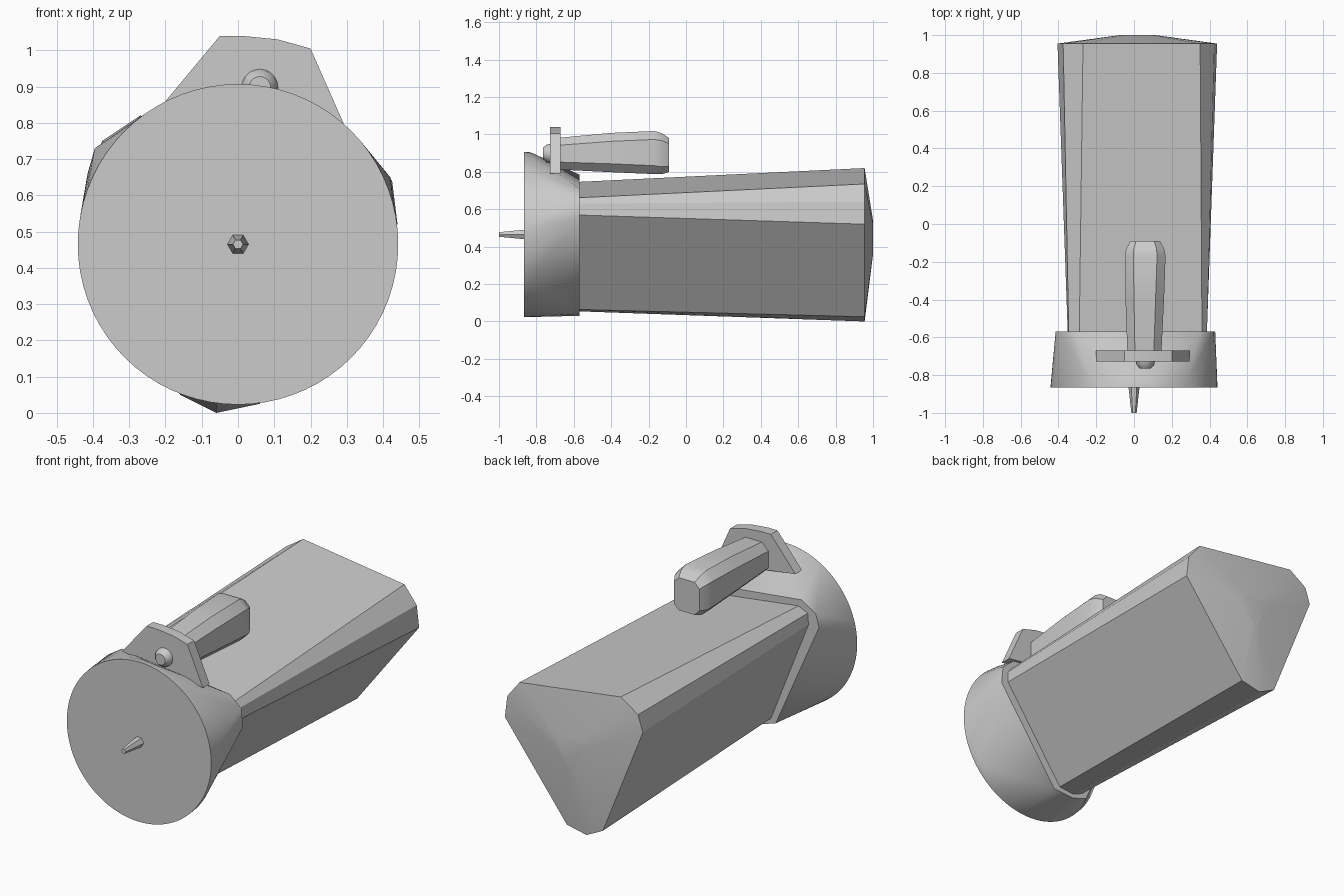
import bpy, bmesh, math

cube = bpy.data.objects.get("Cube")
if cube:
    bpy.data.objects.remove(cube, do_unlink=True)

grey = bpy.data.materials.new("plain grey")
grey.use_nodes = True
grey.diffuse_color = (0.6, 0.6, 0.6, 1)
grey.node_tree.nodes["Principled BSDF"].inputs["Base Color"].default_value = (0.6, 0.6, 0.6, 1)


def finish(name, bm):
    bmesh.ops.recalc_face_normals(bm, faces=bm.faces[:])
    mesh = bpy.data.meshes.new(name)
    bm.to_mesh(mesh)
    bm.free()
    mesh.materials.append(grey)
    obj = bpy.data.objects.new(name, mesh)
    bpy.context.collection.objects.link(obj)
    bpy.ops.object.select_all(action='DESELECT')
    obj.select_set(True)
    bpy.context.view_layer.objects.active = obj
    bpy.ops.object.shade_smooth_by_angle(angle=math.radians(30))
    return obj


def loft(name, rings):
    """Skin (y, [(x, z), ...]) sections and cap both ends."""
    bm = bmesh.new()
    loops = [[bm.verts.new((x, y, z)) for x, z in pts] for y, pts in rings]
    n = len(loops[0])
    for a, b in zip(loops, loops[1:]):
        for i in range(n):
            j = (i + 1) % n
            bm.faces.new((a[i], a[j], b[j], b[i]))
    bm.faces.new(loops[0])
    bm.faces.new(loops[-1])
    return finish(name, bm)


def hull(name, rings):
    bm = bmesh.new()
    for y, pts in rings:
        for x, z in pts:
            bm.verts.new((x, y, z))
    out = bmesh.ops.convex_hull(bm, input=bm.verts[:])
    loose = [v for v in bm.verts if not v.link_faces]
    bmesh.ops.delete(bm, geom=loose, context='VERTS')
    bmesh.ops.dissolve_limit(bm, angle_limit=0.01, verts=bm.verts[:], edges=bm.edges[:])
    return finish(name, bm)


def circle(cx, cz, r, n):
    return [(cx + r * math.cos(math.tau * i / n), cz + r * math.sin(math.tau * i / n))
            for i in range(n)]


def scaled(pts, s, cx, cz):
    return [(cx + (x - cx) * s, cz + (z - cz) * s) for x, z in pts]


def rounded_box(cx, cz, w, h, c):
    """Chamfered rectangle section, half sizes w and h."""
    return [(cx + x, cz + z) for x, z in (
        (w, h - c), (w - c, h), (c - w, h), (-w, h - c),
        (-w, c - h), (c - w, -h), (w - c, -h), (w, c - h))]


# Three-sided body: narrow corners in front, broad ones at the back, domed cap
front = [(-0.29, 0.745), (0.36, 0.66), (0.385, 0.63), (0.385, 0.57),
         (0.03, 0.065), (-0.06, 0.055), (-0.12, 0.08), (-0.35, 0.66), (-0.345, 0.72)]
back = [(-0.27, 0.82), (0.35, 0.735), (0.425, 0.64), (0.44, 0.52),
        (0.06, 0.025), (-0.06, 0.0), (-0.16, 0.05), (-0.405, 0.66), (-0.375, 0.75)]
loft("body", [(-0.6, front), (0.955, back), (1.0, scaled(back, 0.22, 0.02, 0.46))])

# Collar blends the round front disc into the three-sided body
collar_back = [(-0.31, 0.785), (0.35, 0.71), (0.42, 0.65), (0.43, 0.55),
               (0.07, 0.04), (-0.06, 0.03), (-0.15, 0.06), (-0.415, 0.66), (-0.395, 0.73)]
hull("collar", [(-0.865, circle(0, 0.465, 0.442, 72)),
                (-0.83, circle(0, 0.465, 0.439, 72)),
                (-0.57, collar_back)])

# Tapered spindle at the front
loft("spindle", [(-0.84, circle(0, 0.465, 0.032, 6)), (-1.0, circle(0, 0.465, 0.014, 6))])

# Upright plate that carries the handle
plate = [(-0.2, 0.86), (-0.05, 1.04), (0.01, 1.04), (0.11, 1.03), (0.2, 1.005), (0.295, 0.79)]
loft("handle_plate", [(-0.728, plate), (-0.67, plate)])

# Handle pointing back, swelling towards its chamfered end
loft("handle", [(-0.68, rounded_box(0.055, 0.897, 0.09, 0.085, 0.04)),
                (-0.4, rounded_box(0.057, 0.903, 0.102, 0.105, 0.045)),
                (-0.17, rounded_box(0.059, 0.903, 0.108, 0.115, 0.045)),
                (-0.13, rounded_box(0.059, 0.897, 0.1, 0.11, 0.04)),
                (-0.09, rounded_box(0.059, 0.89, 0.078, 0.09, 0.03))])

# Domed bolt head in front of the plate
loft("bolt", [(-0.72, circle(0.06, 0.898, 0.052, 20)),
              (-0.745, circle(0.06, 0.898, 0.047, 20)),
              (-0.765, circle(0.06, 0.898, 0.03, 20))])
